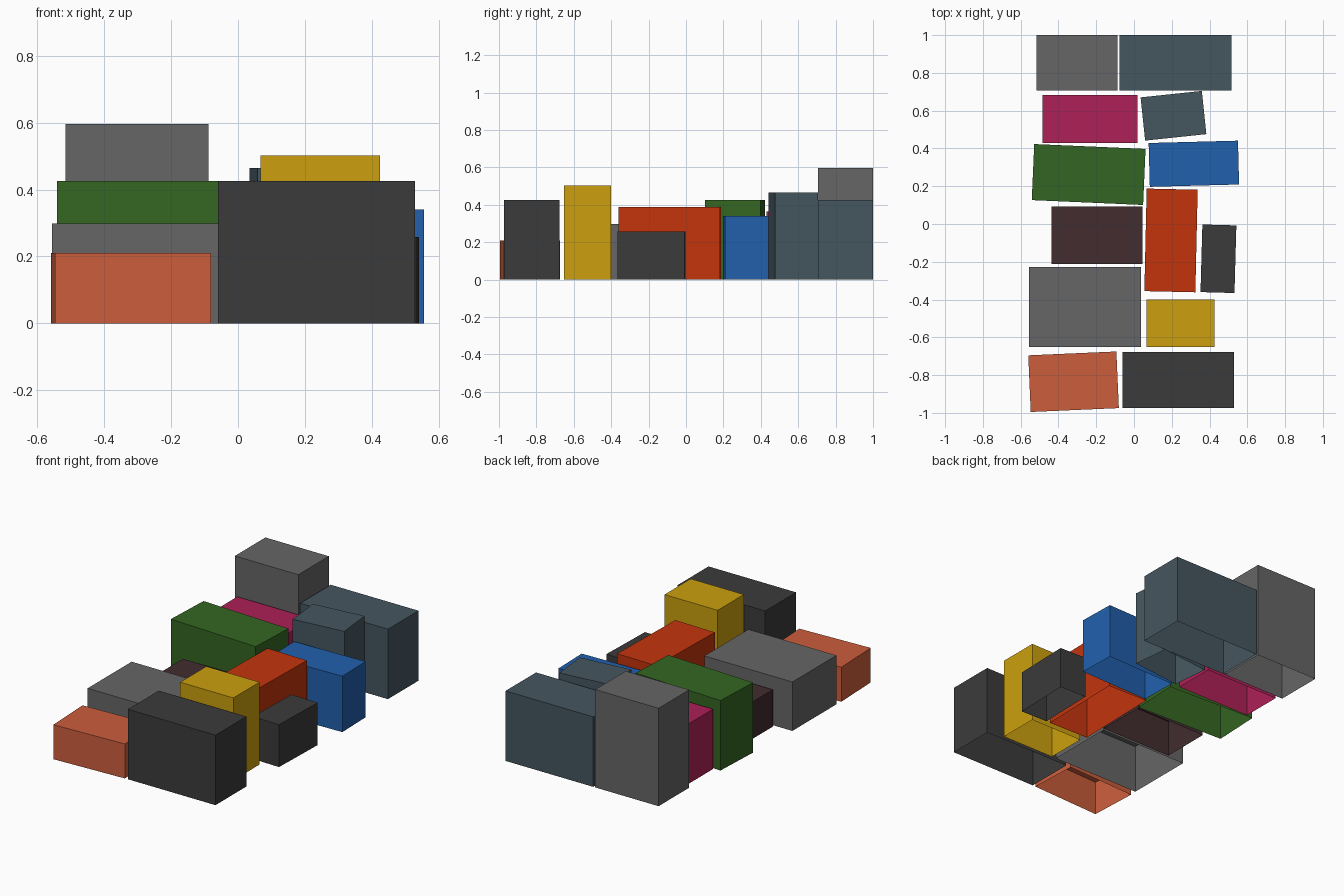
import bpy
import bmesh
from math import radians
from mathutils import Matrix

cube = bpy.data.objects.get("Cube")
if cube:
    bpy.data.objects.remove(cube)


def linear(c):
    c /= 255
    return c / 12.92 if c <= 0.04045 else ((c + 0.055) / 1.055) ** 2.4


def material(name, rgb):
    mat = bpy.data.materials.new(name)
    colour = [linear(c) for c in rgb] + [1.0]
    mat.use_nodes = True
    mat.diffuse_color = colour
    mat.node_tree.nodes["Principled BSDF"].inputs["Base Color"].default_value = colour
    return mat


MATS = {name: material(name, rgb) for name, rgb in {
    "slate": (69, 86, 96), "grey": (102, 102, 102), "charcoal": (59, 59, 59),
    "magenta": (173, 32, 87), "green": (52, 101, 34), "blue": (33, 96, 172),
    "brown": (66, 44, 46), "red": (196, 52, 12), "yellow": (204, 160, 14),
    "salmon": (204, 94, 60)}.items()}


def block(name, colour, centre, size, angle=0):
    """Box standing on the ground, open underneath, turned about z."""
    bm = bmesh.new()
    bmesh.ops.create_cube(bm, size=1)
    bmesh.ops.translate(bm, verts=bm.verts, vec=(0, 0, 0.5))
    bmesh.ops.scale(bm, verts=bm.verts, vec=size)
    base = [f for f in bm.faces if f.normal.z < -0.5]
    bmesh.ops.delete(bm, geom=base, context="FACES_ONLY")
    bm.transform(Matrix.Rotation(radians(angle), 4, "Z"))
    mesh = bpy.data.meshes.new(name)
    bm.to_mesh(mesh)
    bm.free()
    mesh.materials.append(MATS[colour])
    obj = bpy.data.objects.new(name, mesh)
    obj.location = (*centre, 0)
    bpy.context.collection.objects.link(obj)


# Front row
block("front_low_block", "salmon", (-0.32, -0.835), (0.467, 0.3, 0.21), 2.5)
block("front_wide_block", "charcoal", (0.235, -0.825), (0.59, 0.297, 0.426))

# Middle rows
block("large_grey_block", "grey", (-0.26, -0.44), (0.593, 0.424, 0.298))
block("tall_yellow_block", "yellow", (0.246, -0.526), (0.358, 0.252, 0.502))
block("long_red_block", "red", (0.196, -0.087), (0.27, 0.543, 0.388), -1.3)
block("small_side_block", "charcoal", (0.447, -0.184), (0.18, 0.358, 0.258), -1.6)
block("low_brown_block", "brown", (-0.195, -0.06), (0.482, 0.306, 0.225))
block("green_block", "green", (-0.24, 0.262), (0.59, 0.297, 0.426), -2.5)
block("blue_block", "blue", (0.317, 0.319), (0.473, 0.232, 0.34), 1.5)

# Back rows
block("magenta_block", "magenta", (-0.232, 0.557), (0.503, 0.254, 0.365))
block("turned_slate_block", "slate", (0.209, 0.573), (0.326, 0.23, 0.465), 6)
block("back_grey_block", "grey", (-0.302, 0.853), (0.427, 0.294, 0.596))
block("back_slate_block", "slate", (0.22, 0.853), (0.591, 0.294, 0.426))
